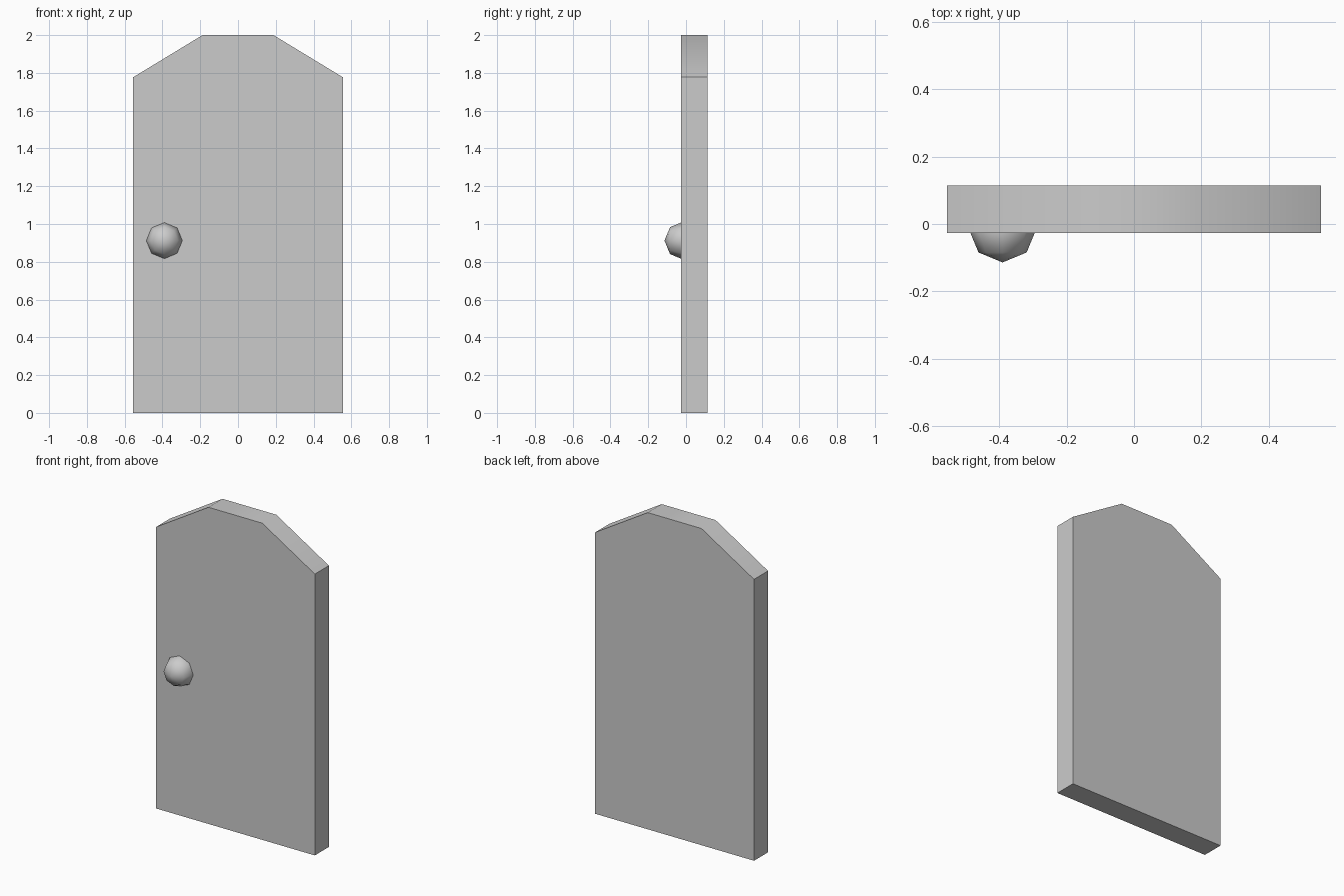
import bpy, bmesh
from math import radians
from mathutils import Matrix

if "Cube" in bpy.data.objects:
    bpy.data.objects.remove(bpy.data.objects["Cube"])


def make_object(name, bm, smooth_angle):
    bmesh.ops.recalc_face_normals(bm, faces=bm.faces[:])
    mesh = bpy.data.meshes.new(name)
    bm.to_mesh(mesh)
    bm.free()
    obj = bpy.data.objects.new(name, mesh)
    bpy.context.collection.objects.link(obj)
    bpy.ops.object.select_all(action='DESELECT')
    obj.select_set(True)
    bpy.context.view_layer.objects.active = obj
    bpy.ops.object.shade_smooth_by_angle(angle=radians(smooth_angle))
    return obj


# Door slab: mirrored half profile with a chamfered arch, extruded in depth
FRONT, BACK = -0.026, 0.114
half = [(0.555, 0.0), (0.555, 1.777), (0.188, 2.0)]
profile = half + [(-x, z) for x, z in reversed(half)]
bm = bmesh.new()
face = bm.faces.new([bm.verts.new((x, FRONT, z)) for x, z in profile])
ext = bmesh.ops.extrude_face_region(bm, geom=[face])
back_verts = [v for v in ext["geom"] if isinstance(v, bmesh.types.BMVert)]
bmesh.ops.translate(bm, verts=back_verts, vec=(0, BACK - FRONT, 0))
make_object("door_panel", bm, 40)

# Knob: low-poly ball with its pole facing forward, half sunk in the door
bm = bmesh.new()
bmesh.ops.create_uvsphere(
    bm, u_segments=8, v_segments=4, radius=0.101,
    matrix=Matrix.Translation((-0.39, -0.013, 0.912)) @ Matrix.Rotation(radians(90), 4, 'X'))
make_object("door_knob", bm, 60)
